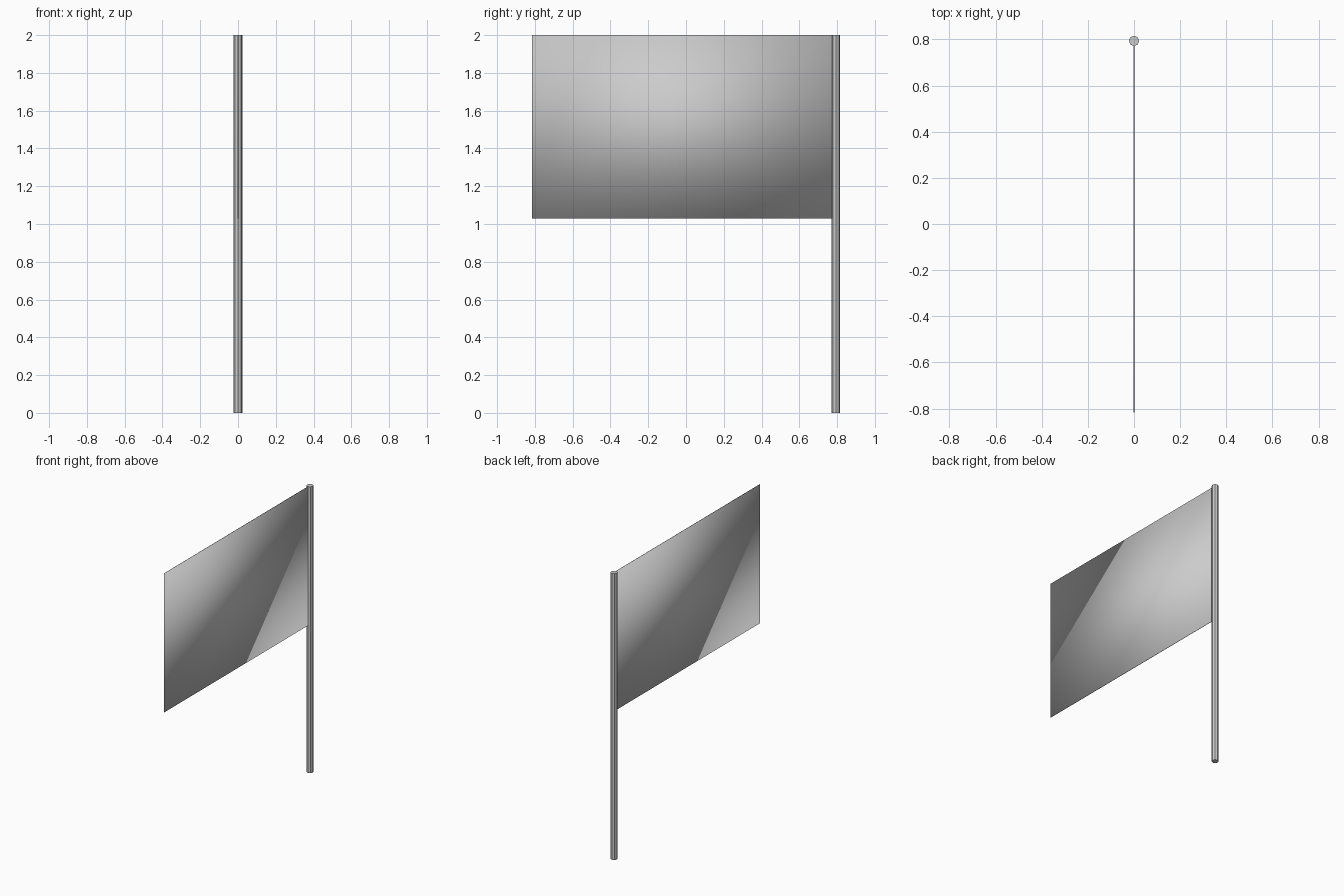
import bpy

if "Cube" in bpy.data.objects:
    bpy.data.objects.remove(bpy.data.objects["Cube"])

POLE_R = 0.0225
POLE_Y = 0.794
FLAG_MIN_Y, FLAG_MAX_Y = -0.8165, POLE_Y - 0.015
FLAG_MIN_Z, FLAG_MAX_Z = 1.03, 2.0
THICKNESS = 0.003

# Upright faceted pole
bpy.ops.mesh.primitive_cylinder_add(vertices=8, radius=POLE_R, depth=2.0,
                                    location=(0, POLE_Y, 1.0))
bpy.context.object.name = "pole"

# Thin flat flag cloth, softly shaded, tucked into the pole
bpy.ops.mesh.primitive_cube_add(size=1, location=(
    0, (FLAG_MIN_Y + FLAG_MAX_Y) / 2, (FLAG_MIN_Z + FLAG_MAX_Z) / 2))
flag = bpy.context.object
flag.name = "flag_cloth"
flag.scale = (THICKNESS, FLAG_MAX_Y - FLAG_MIN_Y, FLAG_MAX_Z - FLAG_MIN_Z)
bpy.ops.object.transform_apply(location=False, rotation=False, scale=True)
bpy.ops.object.shade_smooth()
